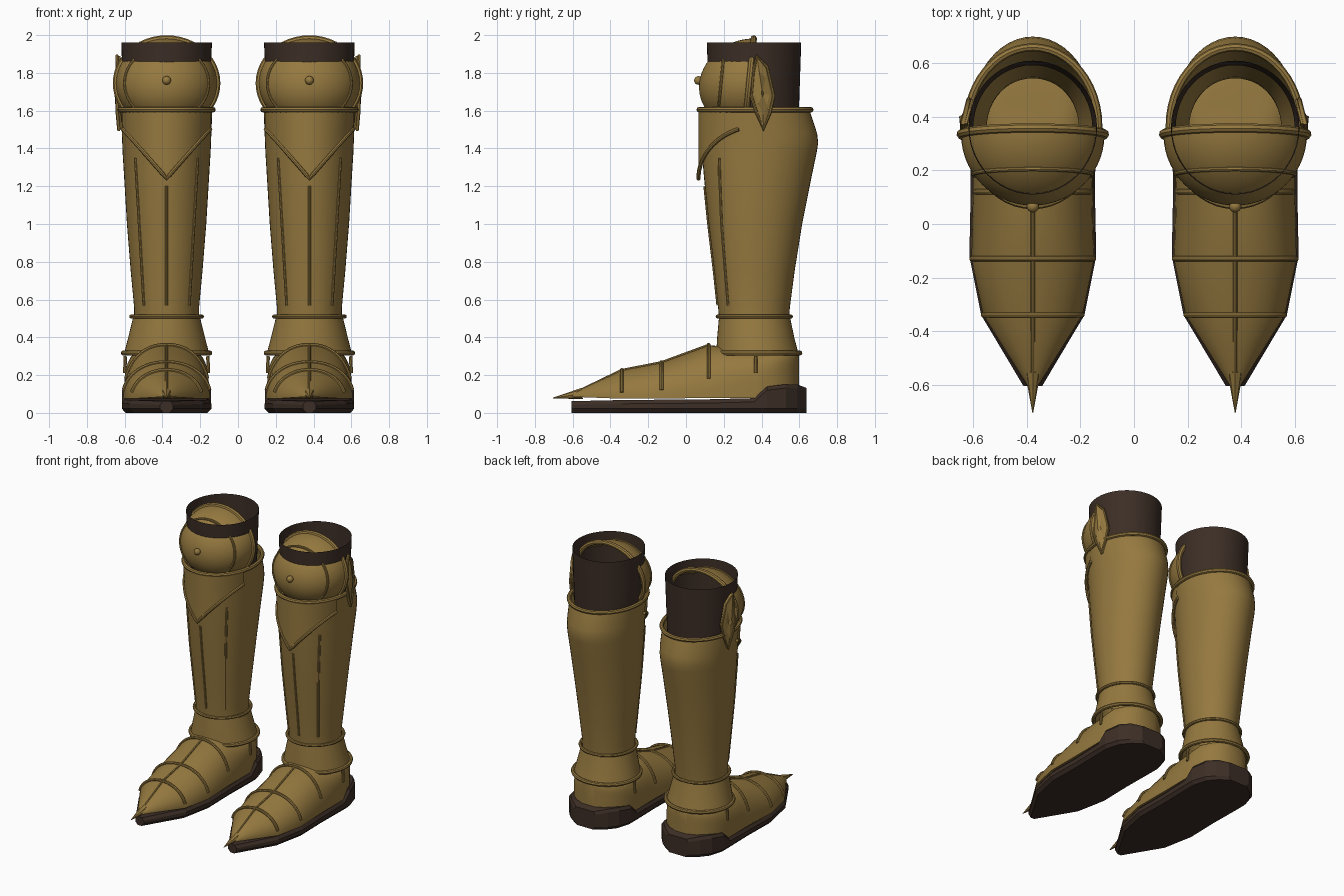
import bpy, bmesh
from math import sin, cos, pi, asin, radians
from mathutils import Vector

CX = 0.378  # each boot stands this far from the middle

if "Cube" in bpy.data.objects:
    bpy.data.objects.remove(bpy.data.objects["Cube"])


def material(name, rgb):
    m = bpy.data.materials.new(name)
    m.use_nodes = True
    m.diffuse_color = (*rgb, 1)
    m.node_tree.nodes["Principled BSDF"].inputs["Base Color"].default_value = (*rgb, 1)
    return m


BRASS = material("aged brass", (0.30, 0.19, 0.05))
LEATHER = material("dark leather", (0.045, 0.027, 0.019))


def finish(name, mesh, mat, smooth=True):
    """Make one object holding the part for both boots."""
    mesh.materials.clear()
    mesh.materials.append(mat)
    for p in mesh.polygons:
        p.use_smooth = smooth
        p.material_index = 0
    if smooth:
        mesh.set_sharp_from_angle(angle=radians(35))
    obj = bpy.data.objects.new(name, mesh)
    bpy.context.collection.objects.link(obj)
    obj.modifiers.new("pair", 'MIRROR').use_mirror_merge = False
    return obj


def loft(name, rings, mat, caps=(False, False), closed=True, smooth=True):
    bm = bmesh.new()
    rows = [[bm.verts.new((p[0] + CX, p[1], p[2])) for p in r] for r in rings]
    n = len(rows[0])
    for a, b in zip(rows, rows[1:]):
        for i in range(n if closed else n - 1):
            j = (i + 1) % n
            bm.faces.new((a[i], a[j], b[j], b[i]))
    for row, cap in zip((rows[0], rows[-1]), caps):
        if cap:
            bm.faces.new(row)
    bmesh.ops.recalc_face_normals(bm, faces=bm.faces[:])
    mesh = bpy.data.meshes.new(name)
    bm.to_mesh(mesh)
    bm.free()
    return finish(name, mesh, mat, smooth)


def tube(name, points, r, closed=False, ends=(1, 1)):
    """Round bead along a path; ends scale the radius from start to finish."""
    cu = bpy.data.curves.new(name, 'CURVE')
    cu.dimensions = '3D'
    cu.bevel_depth, cu.bevel_resolution, cu.use_fill_caps = r, 2, True
    s = cu.splines.new('POLY')
    s.points.add(len(points) - 1)
    for i, p in enumerate(points):
        s.points[i].co = (p[0] + CX, p[1], p[2], 1)
        s.points[i].radius = ends[0] + (ends[1] - ends[0]) * i / (len(points) - 1)
    s.use_cyclic_u = closed
    tmp = bpy.data.objects.new(name + "_path", cu)
    mesh = bpy.data.meshes.new_from_object(tmp)
    bpy.data.objects.remove(tmp)
    return finish(name, mesh, BRASS)


def lerp_row(rows, t):
    for a, b in zip(rows, rows[1:]):
        if t <= b[0]:
            f = (t - a[0]) / (b[0] - a[0])
            return [u + (v - u) * f for u, v in zip(a, b)]
    return list(rows[-1])


def on_ellipse(w, front, back, z, ang):
    """Point around a leg section; angle 0 is the front."""
    return (w * sin(ang), (front + back) / 2 - (back - front) / 2 * cos(ang), z)


def ring(z, w, front, back, n=48):
    return [on_ellipse(w, front, back, z, 2 * pi * i / n) for i in range(n)]


# Shaft sections: height, half width, front, back
GREAVE = [(.50, .172, .175, .545), (.56, .172, .17, .55), (.75, .19, .15, .575),
          (1.0, .21, .12, .615), (1.25, .225, .095, .665), (1.38, .233, .084, .692),
          (1.43, .235, .08, .70), (1.48, .237, .077, .694), (1.6, .242, .07, .655)]
ANKLE = [(.315, .225, .16, .595), (.40, .203, .165, .573), (.51, .176, .175, .55)]
CUFF = [(1.46, .222, .13, .593), (1.96, .24, .11, .61)]
loft("greave", [ring(*r) for r in GREAVE], BRASS)
loft("ankle_guard", [ring(*r) for r in ANKLE], BRASS)
loft("leather_cuff", [ring(*r) for r in CUFF], LEATHER)

# Beaded rims around the shaft
tube("greave_rim", ring(1.605, .245, .07, .66), .015, True)
tube("ankle_rim", ring(.51, .187, .168, .555), .011, True)
tube("ankle_lower_rim", ring(.317, .228, .16, .602), .014, True)

# Raised ribs down the shin
for label, x0, x1, top in (("middle", 0, 0, 1.2), ("inner", -.12, -.165, 1.35),
                           ("outer", .12, .165, 1.35)):
    path = []
    for i in range(13):
        z = .57 + (top - .57) * i / 12
        _, w, front, back = lerp_row(GREAVE, z)
        path.append(on_ellipse(w, front, back, z, asin((x0 + (x1 - x0) * i / 12) / w)))
    tube("shin_rib_" + label, path, .008)

# Pointed plate below the knee
def v_point(ang, f):
    low = 1.24 + 1.15 * .24 * abs(sin(ang))
    z = low + (1.6 - low) * f
    _, w, front, back = lerp_row(GREAVE, z)
    return on_ellipse(w + .006, .066, back, z, ang)


angles = [1.25 * (i / 16 - 1) for i in range(33)]
loft("shin_plate", [[v_point(a, f / 4) for a in angles] for f in range(5)],
     BRASS, closed=False)
tube("shin_plate_edge", [v_point(a, 0) for a in angles], .011)

# Knee dome, leaning slightly back
KZ, KW, KD, KH = 1.745, .268, .265, .237


def knee_ring(t, n=48, grow=0.0):
    r, pts = cos(t), []
    for i in range(n):
        a = 2 * pi * i / n
        z = (KH + grow) * r * sin(a)
        pts.append(((KW + grow) * r * cos(a), .335 + .1 * z - KD * sin(t), KZ + z))
    return pts


loft("knee_dome", [knee_ring(pi / 2 * i / 14 * .995) for i in range(15)], BRASS, (False, True))
tube("knee_rim", knee_ring(0), .017, True)
tube("knee_rib", knee_ring(.6, grow=.002), .008, True)

# Stud on the front of the knee
bm = bmesh.new()
bmesh.ops.create_uvsphere(bm, u_segments=16, v_segments=10, radius=.023)
bmesh.ops.translate(bm, verts=bm.verts[:], vec=(CX, .066, 1.76))
stud = bpy.data.meshes.new("knee_stud")
bm.to_mesh(stud)
bm.free()
finish("knee_stud", stud, BRASS)

# Leaf-shaped wing on the outer side of the knee
LEAF = [(.375, 1.89), (.43, 1.83), (.465, 1.68), (.445, 1.59), (.41, 1.5),
        (.37, 1.6), (.345, 1.68), (.355, 1.8)]


def leaf(x, s):
    return [(x - .25 * max(0, y - .375), .405 + (y - .405) * s, 1.69 + (z - 1.69) * s)
            for y, z in LEAF]


loft("knee_wing", [leaf(.245, 1), leaf(.262, 1), leaf(.272, .6), leaf(.275, .1)],
     BRASS, (True, True), smooth=False)
tube("knee_wing_edge", leaf(.262, 1), .009, True)

# Foot sections: y, half width, base, top, squareness
FOOT = [(-.60, .022, .085, .105, 2), (-.34, .186, .075, .225, 2), (-.13, .23, .075, .266, 2.1),
        (.12, .224, .08, .358, 2.2), (.2, .224, .08, .352, 2.6), (.37, .224, .08, .33, 4),
        (.46, .208, .1, .325, 6), (.53, .165, .12, .32, 7), (.575, .11, .13, .315, 7),
        (.597, .05, .13, .31, 7)]


def arch(y, w, base, top, power, grow=0.0, n=28):
    pts = []
    for i in range(n + 1):
        a = pi * i / n
        c, s = cos(a), max(0, sin(a))
        x = (w + grow) * abs(c) ** (2 / power) * (1 if c > 0 else -1)
        pts.append((x, y, base + (top + grow - base) * s ** (2 / power)))
    return pts


loft("foot_plates", [arch(*r) for r in FOOT], BRASS, (True, True))

# Beads across the foot, along its ridge, and on the heel sides
for label, row, low in (("toe", FOOT[1], .10), ("middle", FOOT[2], .12), ("instep", FOOT[3], .17)):
    tube("foot_band_" + label, [p for p in arch(*row, grow=.003) if p[2] >= low], .010)
tube("foot_ridge", [(0, r[0] + .02, r[3] + .004) for r in FOOT[:1]]
     + [(0, r[0], r[3]) for r in FOOT[1:4]], .008)
for label, side in (("inner", -1), ("outer", 1)):
    tube("heel_strap_" + label, [(side * .222, .37, .21), (side * .218, .37, .30)], .009)

# Toe spike
tube("toe_spike", [(0, -.55, .102), (0, -.705, .079)], .03, ends=(1, .05))

# Sole with a raised heel cup: y, half width, top
SOLE = [(-.605, .035, .062), (-.34, .193, .068), (-.12, .237, .07), (.12, .232, .072),
        (.36, .236, .078), (.43, .236, .14), (.53, .205, .152), (.59, .155, .15), (.638, .085, .132)]
loft("sole", [[(-w + .02, y, 0), (-w, y, .022), (-w, y, t - .02), (-w + .015, y, t),
               (w - .015, y, t), (w, y, t - .02), (w, y, .022), (w - .02, y, 0)]
              for y, w, t in SOLE], LEATHER, (True, True), smooth=False)
